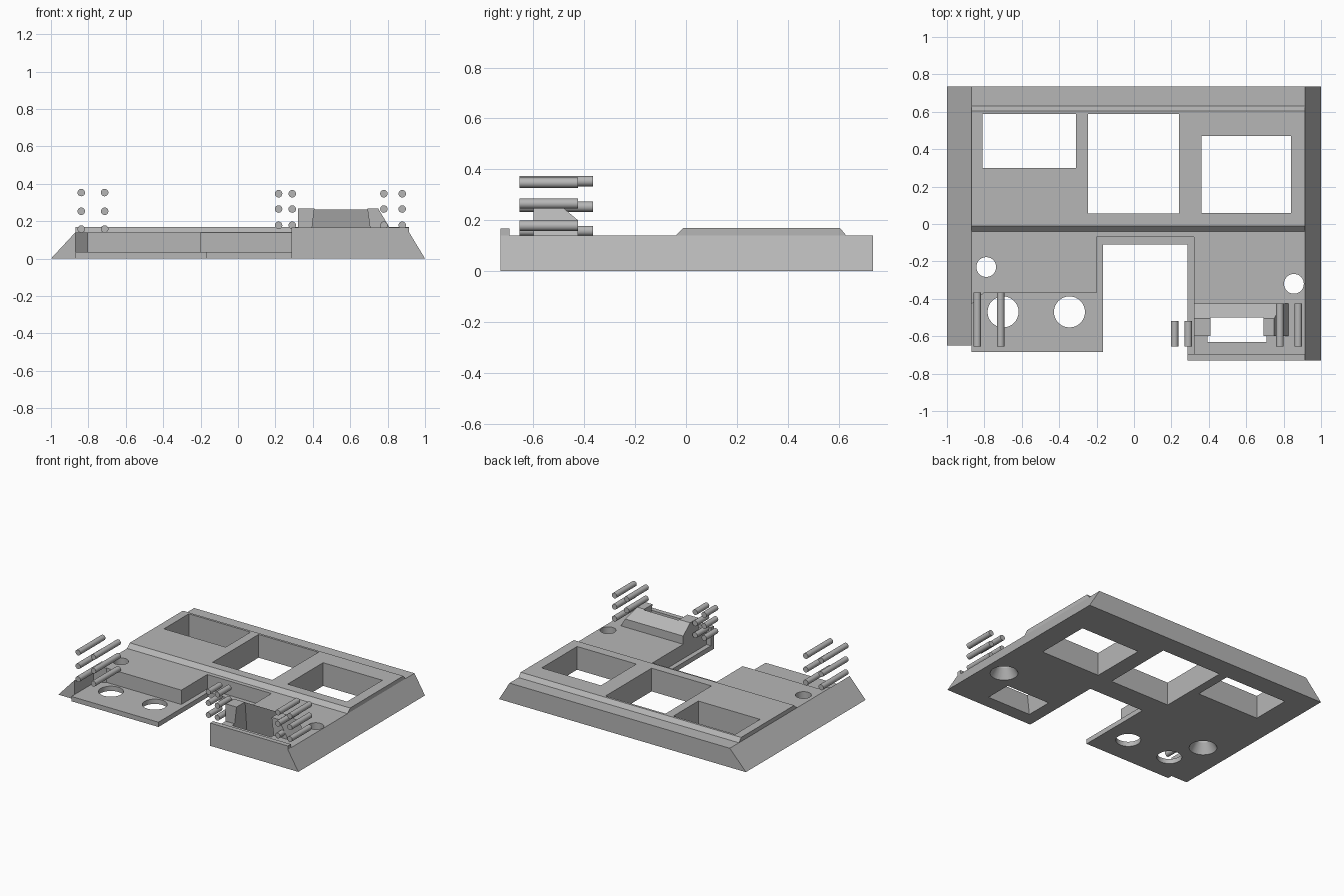
import bpy, bmesh
from mathutils import Vector

if "Cube" in bpy.data.objects:
    bpy.data.objects.remove(bpy.data.objects["Cube"], do_unlink=True)

grey = bpy.data.materials.new("light_grey")
grey.use_nodes = True
colour = (0.47, 0.47, 0.47, 1)
grey.diffuse_color = colour
grey.node_tree.nodes["Principled BSDF"].inputs["Base Color"].default_value = colour


def make_object(name, bm):
    bmesh.ops.recalc_face_normals(bm, faces=bm.faces)
    mesh = bpy.data.meshes.new(name)
    bm.to_mesh(mesh)
    bm.free()
    mesh.materials.append(grey)
    obj = bpy.data.objects.new(name, mesh)
    bpy.context.collection.objects.link(obj)
    return obj


def prism(name, axis, points, low, high):
    """Extrude a 2D outline along an axis between two positions."""
    place = {"x": lambda a, b: (low, a, b),
             "y": lambda a, b: (a, low, b),
             "z": lambda a, b: (a, b, low)}[axis]
    bm = bmesh.new()
    face = bm.faces.new([bm.verts.new(place(a, b)) for a, b in points])
    out = bmesh.ops.extrude_face_region(bm, geom=[face])
    step = Vector([high - low if axis == k else 0 for k in "xyz"])
    bmesh.ops.translate(bm, vec=step,
                        verts=[v for v in out["geom"] if isinstance(v, bmesh.types.BMVert)])
    return make_object(name, bm)


def box(name, x0, x1, y0, y1, z0, z1):
    return prism(name, "z", [(x0, y0), (x1, y0), (x1, y1), (x0, y1)], z0, z1)


def cone(name, x, y, r0, r1, z0, z1, sides=32):
    bm = bmesh.new()
    bmesh.ops.create_cone(bm, cap_ends=True, segments=sides, radius1=r0, radius2=r1, depth=z1 - z0)
    bmesh.ops.translate(bm, verts=bm.verts, vec=(x, y, (z0 + z1) / 2))
    return make_object(name, bm)


def combine(target, tool, operation):
    tool.hide_render = True
    mod = target.modifiers.new("combine", "BOOLEAN")
    mod.operation = operation
    mod.solver = "EXACT"
    mod.object = tool
    bpy.context.view_layer.objects.active = target
    bpy.ops.object.modifier_apply(modifier=mod.name)
    bpy.data.objects.remove(tool, do_unlink=True)


def cut(tool):
    combine(base, tool, "DIFFERENCE")


def add(tool):
    combine(base, tool, "UNION")


# Base plate with sloping sides
base = prism("base_plate", "y", [(-1, 0), (1, 0), (0.915, 0.14), (-0.87, 0.14)], -0.73, 0.735)

# Raised rear panel with chamfered front and back
add(prism("raised_panel", "x", [(-0.04, 0.1), (-0.04, 0.14), (-0.01, 0.17), (0.605, 0.17),
                                (0.63, 0.14), (0.63, 0.1)], -0.87, 0.915))

# Front notch, its thin ledge, and the low front shelf
cut(box("notch", -0.165, 0.285, -0.9, -0.11, -0.1, 0.3))
cut(box("ledge", -0.2, 0.32, -0.695, -0.07, 0.035, 0.3))
cut(prism("shelf", "z", [(-0.87, -0.9), (-0.87, -0.43), (-0.805, -0.37),
                         (-0.18, -0.37), (-0.18, -0.9)], 0.035, 0.3))
cut(box("shelf_end", -1.2, -0.1, -0.9, -0.685, -0.1, 0.3))
cut(box("side_end", -1.2, -0.87, -0.9, -0.65, -0.1, 0.3))

# Raised lip along the front edge
add(box("front_lip", 0.285, 0.915, -0.73, -0.695, 0.1, 0.167))

# Block with a sloping back and a sloping outer end
block = prism("cradle", "x", [(-0.6, 0.1), (-0.6, 0.267), (-0.505, 0.267),
                              (-0.425, 0.2), (-0.425, 0.1)], 0.32, 0.85)
for v in block.data.vertices:
    if v.co.x > 0.5:
        v.co.x -= 0.6 * (v.co.z - 0.1)
add(block)

# Flared opening through the block and plate
bm = bmesh.new()
rings = []
for x0, x1, back, z in ((0.375, 0.73, -0.43, -0.01), (0.41, 0.69, -0.505, 0.28)):
    rings.append([bm.verts.new(p) for p in ((x0, -0.63, z), (x1, -0.63, z), (x1, back, z), (x0, back, z))])
for ring in rings:
    bm.faces.new(ring)
for i in range(4):
    j = (i + 1) % 4
    bm.faces.new((rings[0][i], rings[0][j], rings[1][j], rings[1][i]))
cut(make_object("flared_opening", bm))

# Three rectangular windows
for x0, x1, y0, y1 in ((-0.81, -0.31, 0.3, 0.588), (-0.245, 0.24, 0.055, 0.588), (0.36, 0.84, 0.06, 0.47)):
    cut(box("window", x0, x1, y0, y1, -0.1, 0.3))

# Screw holes countersunk from below, and plain shelf holes
for x, y in ((-0.79, -0.23), (0.855, -0.32)):
    cut(cone("screw_hole", x, y, 0.053, 0.053, -0.1, 0.3))
    cut(cone("countersink", x, y, 0.098, 0.053, -0.01, 0.07))
for x in (-0.7, -0.345):
    cut(cone("shelf_hole", x, -0.47, 0.083, 0.083, -0.1, 0.3))

base.data.materials.clear()
base.data.materials.append(grey)
for p in base.data.polygons:
    p.material_index = 0

# Floating stacks of pins
pins = []
for name, columns, heights, back in (
        ("right_pin", (-0.838, -0.713), (0.353, 0.253, 0.158), -0.365),
        ("middle_pin", (0.217, 0.29), (0.347, 0.265, 0.178), -0.518),
        ("left_pin", (0.78, 0.878), (0.347, 0.265, 0.178), -0.425)):
    for x in columns:
        for z in heights:
            bm = bmesh.new()
            bmesh.ops.create_cone(bm, cap_ends=True, segments=20, radius1=0.02, radius2=0.02,
                                  depth=back + 0.655)
            for v in bm.verts:
                a, b, c = v.co
                v.co = (x + a, (back - 0.655) / 2 + c, z + b)
            pins.append(make_object(name, bm))

# Smooth the round surfaces only
bpy.ops.object.select_all(action="DESELECT")
for obj in pins + [base]:
    obj.select_set(True)
bpy.context.view_layer.objects.active = base
bpy.ops.object.shade_smooth_by_angle(angle=0.5)
